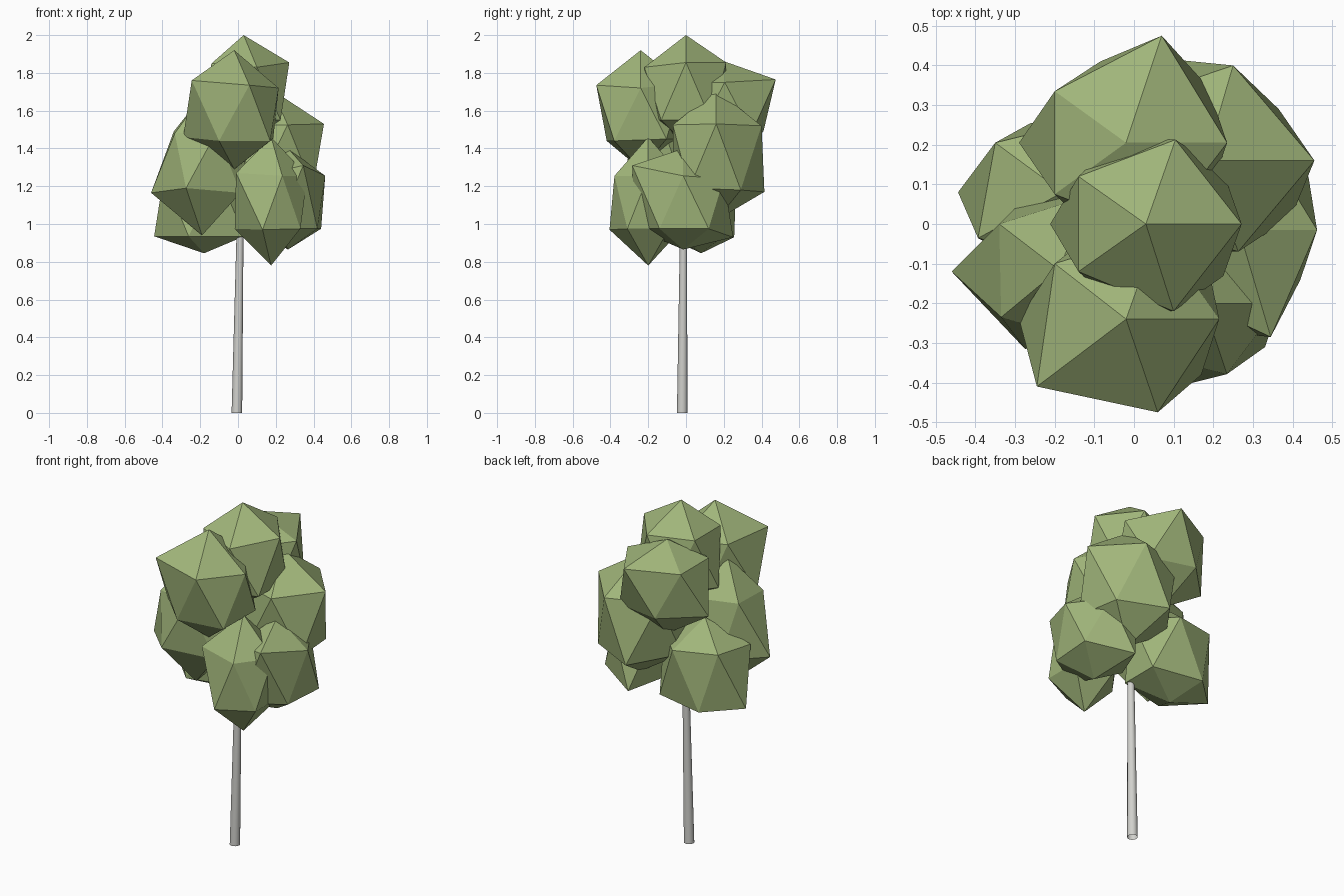
import bpy
from mathutils import Vector

if "Cube" in bpy.data.objects:
    bpy.data.objects.remove(bpy.data.objects["Cube"], do_unlink=True)


def make_material(name, color):
    mat = bpy.data.materials.new(name)
    mat.use_nodes = True
    mat.diffuse_color = (*color, 1)
    mat.node_tree.nodes["Principled BSDF"].inputs["Base Color"].default_value = (*color, 1)
    return mat


leaf_green = make_material("leaf green", (0.355, 0.465, 0.195))
bark_grey = make_material("bark grey", (0.64, 0.64, 0.61))


def clump(name, center, radii, levels, corners):
    """Faceted foliage clump: a twenty-sided ball whose bottom, lower ring,
    upper ring and top sit at the given levels, with some corners moved."""
    bpy.ops.mesh.primitive_ico_sphere_add(subdivisions=1, radius=1)
    obj = bpy.context.object
    obj.name = name
    verts = obj.data.vertices
    for v in verts:
        level = (v.co.z > -0.9) + (v.co.z > 0) + (v.co.z > 0.9)
        v.co = (center[0] + v.co.x * radii[0], center[1] + v.co.y * radii[1], levels[level])
    for corner in map(Vector, corners):
        min(verts, key=lambda v: (v.co - corner).length).co = corner
    obj.data.materials.append(leaf_green)


# Crown: three upper clumps
clump("crown_top", (0.03, 0), (0.27, 0.25), (1.42, 1.55, 1.855, 2),
      [(-0.14, -0.12, 1.85), (-0.14, 0.12, 1.85), (0.1, -0.22, 1.83)])
clump("crown_front", (-0.02, -0.24), (0.285, 0.26), (1.29, 1.45, 1.745, 1.92),
      [(0.06, -0.475, 1.735), (0.215, -0.24, 1.72), (-0.245, -0.41, 1.76),
       (-0.2, -0.1, 1.76), (-0.29, -0.24, 1.46), (-0.1, -0.42, 1.44), (0.17, -0.38, 1.44)])
clump("crown_back", (-0.02, 0.205), (0.285, 0.27), (1.31, 1.48, 1.75, 1.86),
      [(0.07, 0.475, 1.765), (-0.2, 0.335, 1.75), (-0.2, 0.075, 1.75),
       (-0.085, 0.41, 1.49), (-0.29, 0.205, 1.48)])

# Middle clumps
clump("middle_back_left", (0.18, 0.16), (0.3, 0.27), (1.02, 1.19, 1.525, 1.71),
      [(0.455, 0.16, 1.53), (0.25, 0.4, 1.52), (0.365, 0.29, 1.18), (0.1, 0.415, 1.17)])
clump("middle_front_right", (-0.19, -0.115), (0.28, 0.22), (0.94, 1.165, 1.49, 1.68),
      [(-0.34, 0, 1.49), (-0.335, -0.235, 1.48), (-0.275, -0.315, 1.19), (-0.46, -0.12, 1.165)])

# Lower clumps
clump("lower_front_left", (0.175, -0.2), (0.215, 0.21), (0.78, 0.975, 1.255, 1.46),
      [(-0.01, -0.32, 1.27), (0.13, -0.405, 0.97)])
clump("lower_left", (0.265, -0.015), (0.22, 0.3), (0.865, 0.975, 1.255, 1.4),
      [(0.345, -0.285, 1.31), (0.44, 0.12, 0.975), (0.42, -0.14, 0.975),
       (0.2, 0.25, 0.93), (0.33, 0.2, 1.24)])
clump("lower_back_right", (-0.18, 0.08), (0.295, 0.22), (0.845, 0.935, 1.255, 1.4),
      [(-0.35, 0.205, 1.27), (-0.26, 0.255, 0.93)])

# Trunk: slim, tapered and leaning slightly
base, tip = Vector((-0.006, -0.02, 0)), Vector((0.015, -0.012, 1.2))
bpy.ops.mesh.primitive_cone_add(vertices=16, radius1=0.028, radius2=0.016, depth=tip.z,
                                location=(0, 0, tip.z / 2), end_fill_type='NOTHING')
trunk = bpy.context.object
trunk.name = "trunk"
bpy.ops.object.transform_apply(location=True)
for v in trunk.data.vertices:
    shift = base.lerp(tip, v.co.z / tip.z)
    v.co.x += shift.x
    v.co.y += shift.y
trunk.data.materials.append(bark_grey)
bpy.ops.object.shade_smooth_by_angle()
